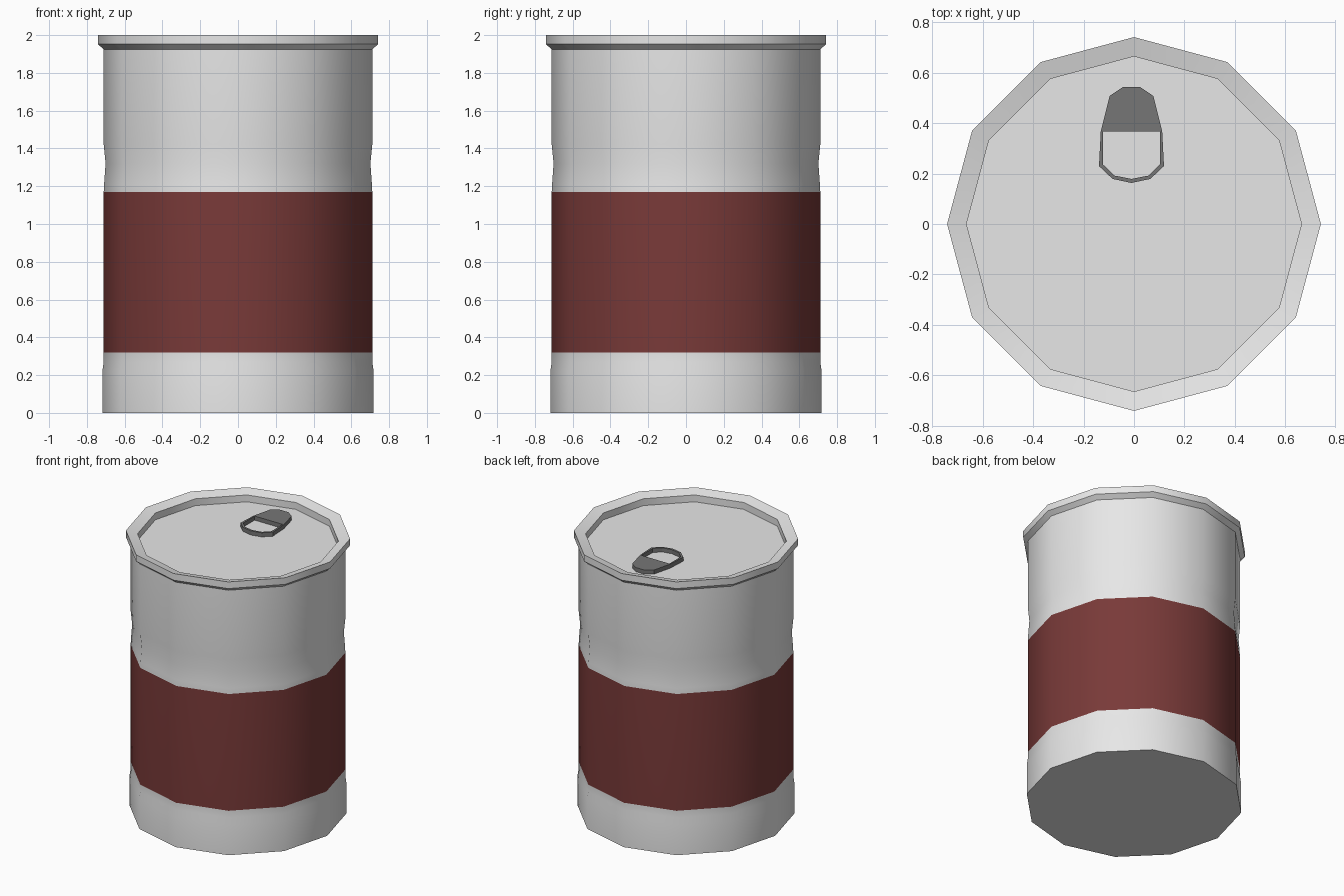
import bpy
import bmesh
from math import cos, sin, pi, radians

SIDES = 12

if "Cube" in bpy.data.objects:
    bpy.data.objects.remove(bpy.data.objects["Cube"], do_unlink=True)


def material(name, rgb):
    m = bpy.data.materials.new(name)
    m.use_nodes = True
    m.diffuse_color = (*rgb, 1)
    m.node_tree.nodes["Principled BSDF"].inputs["Base Color"].default_value = (*rgb, 1)
    return m


metal = material("light metal", (0.8, 0.8, 0.8))
red = material("dark red label", (0.19, 0.042, 0.04))
dark = material("dark tab metal", (0.18, 0.18, 0.18))


def make_object(name, bm, mats):
    mesh = bpy.data.meshes.new(name)
    bm.to_mesh(mesh)
    bm.free()
    for m in mats:
        mesh.materials.append(m)
    obj = bpy.data.objects.new(name, mesh)
    bpy.context.collection.objects.link(obj)
    return obj


def smooth(obj):
    bpy.ops.object.select_all(action="DESELECT")
    obj.select_set(True)
    bpy.context.view_layer.objects.active = obj
    bpy.ops.object.shade_smooth_by_angle(angle=radians(35))


def lathe(name, profile, mats, cap_start=False, cap_end=False):
    """Turn a (radius, height) profile, listed bottom to top on the outside."""
    bm = bmesh.new()
    rings = [[bm.verts.new((r * cos(2 * pi * i / SIDES), r * sin(2 * pi * i / SIDES), z))
              for i in range(SIDES)] for r, z in profile]
    for a, b in zip(rings, rings[1:]):
        for i in range(SIDES):
            j = (i + 1) % SIDES
            bm.faces.new((a[i], a[j], b[j], b[i]))
    if cap_start:
        bm.faces.new(rings[0][::-1])
    if cap_end:
        bm.faces.new(rings[-1])
    return make_object(name, bm, mats)


# Can wall with base, shallow waist groove and painted label band
LABEL_LOW, LABEL_HIGH = 0.32, 1.17
body = lathe("can_body", [(0.718, 0), (0.718, 0.22), (0.711, 0.27), (0.711, LABEL_LOW),
                          (0.711, LABEL_HIGH), (0.709, 1.21), (0.701, 1.32),
                          (0.711, 1.42), (0.711, 1.93)], [metal, red], cap_start=True)
for face in body.data.polygons:
    if LABEL_LOW < face.center.z < LABEL_HIGH:
        face.material_index = 1
smooth(body)

# Overhanging rim, inner wall and sunken lid
rim = lathe("rim_and_lid", [(0.711, 1.925), (0.742, 1.952), (0.742, 2.0),
                            (0.665, 1.98), (0.665, 1.93)], [metal], cap_end=True)
smooth(rim)

# Pull tab: half outline mirrored, with an open finger loop
outer = [(0, 0.163), (0.075, 0.179), (0.129, 0.23), (0.122, 0.367)]
inner = [(0, 0.179), (0.067, 0.192), (0.113, 0.236), (0.113, 0.367)]
back = [(0.087, 0.508), (0.034, 0.544), (0, 0.544), (0, 0.367)]
bm = bmesh.new()
out_v, in_v, back_v = [[bm.verts.new((x, y, 0)) for x, y in pts]
                       for pts in (outer, inner, back)]
for i in range(len(outer) - 1):
    bm.faces.new((out_v[i], out_v[i + 1], in_v[i + 1], in_v[i]))
bm.faces.new([in_v[-1], out_v[-1]] + back_v)
tab = make_object("pull_tab", bm, [dark])
tab.location = (-0.01, 0, 1.962)
mirror = tab.modifiers.new("mirror", "MIRROR")
mirror.use_clip = True
thick = tab.modifiers.new("thickness", "SOLIDIFY")
thick.thickness = 0.03
thick.offset = -1
